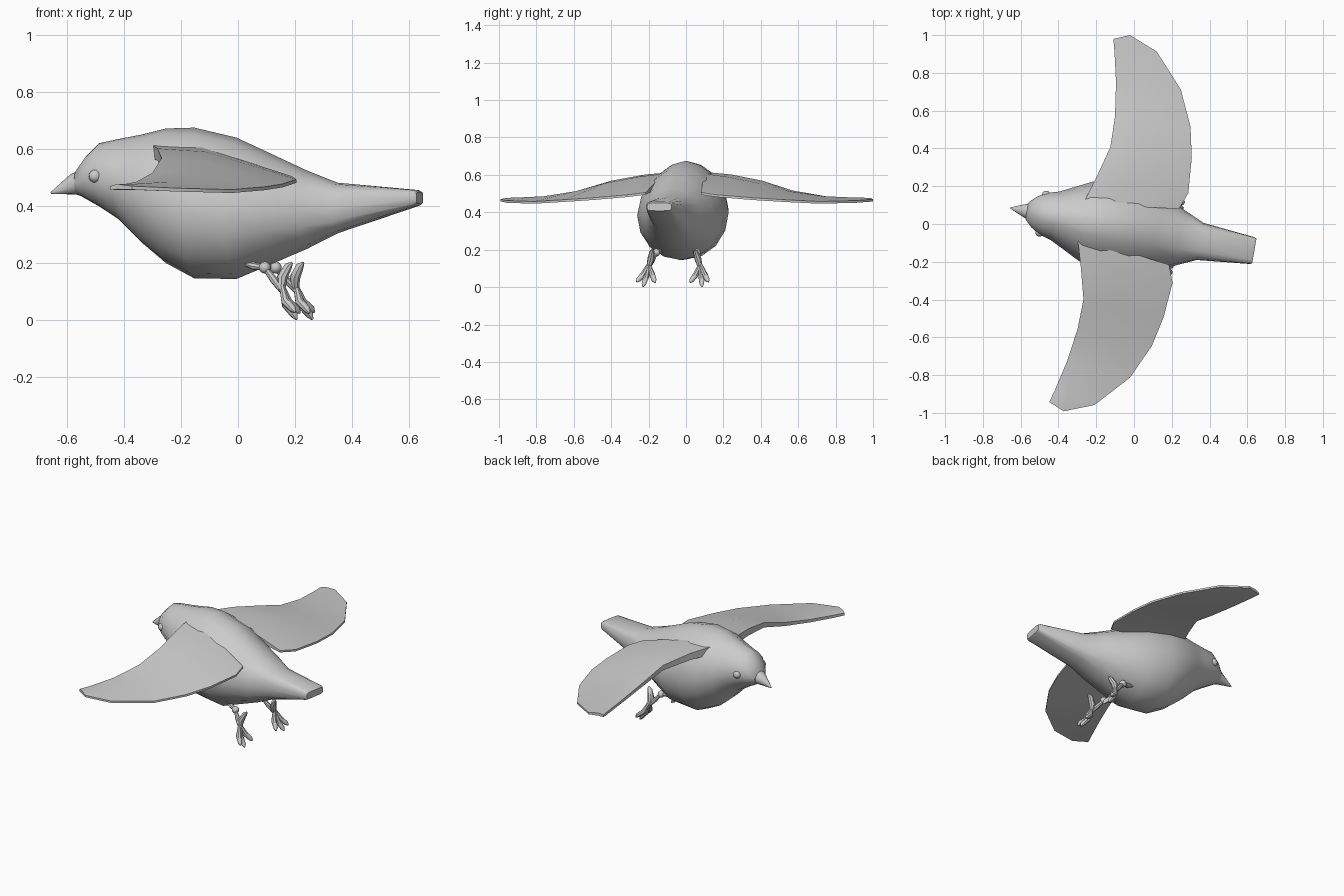
import bpy, bmesh, math
from mathutils import Vector, Matrix

if "Cube" in bpy.data.objects:
    bpy.data.objects.remove(bpy.data.objects["Cube"])

# The bird is built along its own x axis, then turned slightly about z
PLACE = Matrix.Rotation(math.radians(-10), 4, 'Z') @ Matrix.Translation((0, -0.03, 0))

grey = bpy.data.materials.new("plain_grey")
grey.diffuse_color = (0.6, 0.6, 0.6, 1)
grey.use_nodes = True
grey.node_tree.nodes["Principled BSDF"].inputs["Base Color"].default_value = grey.diffuse_color


def finish(bm, name, angle=40):
    bmesh.ops.recalc_face_normals(bm, faces=bm.faces)
    bm.transform(PLACE)
    mesh = bpy.data.meshes.new(name)
    bm.to_mesh(mesh)
    bm.free()
    mesh.materials.append(grey)
    ob = bpy.data.objects.new(name, mesh)
    bpy.context.collection.objects.link(ob)
    bpy.ops.object.select_all(action='DESELECT')
    ob.select_set(True)
    bpy.context.view_layer.objects.active = ob
    bpy.ops.object.shade_smooth_by_angle(angle=math.radians(angle))
    return ob


def loft(bm, rings):
    """Skin a list of closed rings and cap both ends."""
    vs = [[bm.verts.new(p) for p in r] for r in rings]
    n = len(rings[0])
    for a, b in zip(vs, vs[1:]):
        for i in range(n):
            j = (i + 1) % n
            bm.faces.new((a[i], a[j], b[j], b[i]))
    bm.faces.new(vs[0])
    bm.faces.new(vs[-1])


def tube(bm, pts, radii, sides=8):
    """Tapered limb along a path."""
    pts = [Vector(p) for p in pts]
    rings = []
    for i, p in enumerate(pts):
        d = (pts[min(i + 1, len(pts) - 1)] - pts[max(i - 1, 0)]).normalized()
        u = d.cross(Vector((0, 1, 0.1))).normalized()
        v = d.cross(u)
        rings.append([p + radii[i] * (u * math.cos(t) + v * math.sin(t))
                      for t in (2 * math.pi * k / sides for k in range(sides))])
    loft(bm, rings)


def ball(bm, p, r):
    bmesh.ops.create_uvsphere(bm, u_segments=12, v_segments=8, radius=r,
                              matrix=Matrix.Translation(p))


def spow(v, e):
    return math.copysign(abs(v) ** e, v)


# Body and tail: x, bottom, top, half width, squareness exponent
sections = [
    (-0.57, .445, .525, .045, 1), (-0.535, .425, .575, .08, 1),
    (-0.49, .40, .62, .11, 1), (-0.42, .355, .635, .13, 1),
    (-0.34, .275, .65, .17, 1), (-0.25, .20, .672, .215, 1),
    (-0.15, .147, .675, .235, 1), (0.0, .145, .64, .235, 1),
    (0.12, .195, .585, .20, 1), (0.25, .25, .525, .15, .9),
    (0.36, .305, .482, .10, .7), (0.64, .40, .457, .072, .4),
    (0.652, .408, .45, .066, .4)]
bm = bmesh.new()
rings = []
for x, zb, zt, w, e in sections:
    mid = zb + (zt - zb) * 0.48
    ring = []
    for k in range(16):
        t = 2 * math.pi * k / 16
        s, c = spow(math.sin(t), e), spow(math.cos(t), e)
        if s > 0 and e == 1:
            c = spow(c, 1.2)            # back is narrower than the belly
        ring.append((x, w * c, mid + s * ((zt - mid) if s > 0 else (mid - zb))))
    rings.append(ring)
loft(bm, rings)
finish(bm, "body")

# Beak
bm = bmesh.new()
tube(bm, [(-.545, 0, .48), (-.58, 0, .476), (-.66, 0, .446)], [.05, .037, .003], 10)
finish(bm, "beak")

# Wing stations: leading edge and trailing edge points
stations = [
    ((-.28, .10, .60), (.22, .15, .50)), ((-.24, .235, .59), (.255, .24, .488)),
    ((-.194, .41, .56), (.24, .43, .472)), ((-.198, .574, .51), (.205, .59, .462)),
    ((-.224, .752, .48), (.12, .775, .452)), ((-.26, .91, .468), (-.04, .95, .457)),
    ((-.278, .976, .466), (-.194, 1.011, .464))]

for side, label in ((1, "left"), (-1, "right")):
    def m(p):
        return Vector((p[0], p[1] * side, p[2]))

    # Wing
    bm = bmesh.new()
    rings = []
    for i, (le, te) in enumerate(stations):
        le, te = m(le), m(te)
        thick = (.035, .03, .022, .016, .013, .012, .01)[i]
        up = Vector((0, 0, thick))
        mid = le.lerp(te, 0.35)
        if i == 0:
            mid.y = side * 0.11
        rings.append([le + up * .4, mid + up * 1.2, te + Vector((0, 0, .006)),
                      te - Vector((0, 0, .006)), mid - up * .6, le - up])
    loft(bm, rings)
    finish(bm, label + "_wing", 30)

    # Eye
    bm = bmesh.new()
    ball(bm, m((-.485, .1, .505)), .023)
    finish(bm, label + "_eye")

    # Leg: thigh, knee, shank
    bm = bmesh.new()
    knee, ankle = m((.12, .11, .185)), m((.185, .14, .105))
    tube(bm, [m((.04, .095, .20)), m((.08, .10, .19)), knee], [.006, .014, .009])
    ball(bm, knee, .021)
    tube(bm, [knee, knee.lerp(ankle, .5), ankle], [.009, .014, .01])
    finish(bm, label + "_leg")

    # Foot: one back toe pointing up, three front toes hanging down
    bm = bmesh.new()
    tube(bm, [ankle, m((.185, .128, .15)), m((.205, .118, .19)), m((.218, .115, .203))],
         [.012, .019, .014, .004])
    for y, z in ((.195, .025), (.16, .0), (.095, .022)):
        tip = m((.242, y, z + .003))
        bend = ankle.lerp(tip, .5) + Vector((-.01, 0, 0))
        tube(bm, [ankle + Vector((0, 0, .02)), bend, ankle.lerp(tip, .85), tip],
             [.009, .016, .013, .004])
    finish(bm, label + "_foot")
